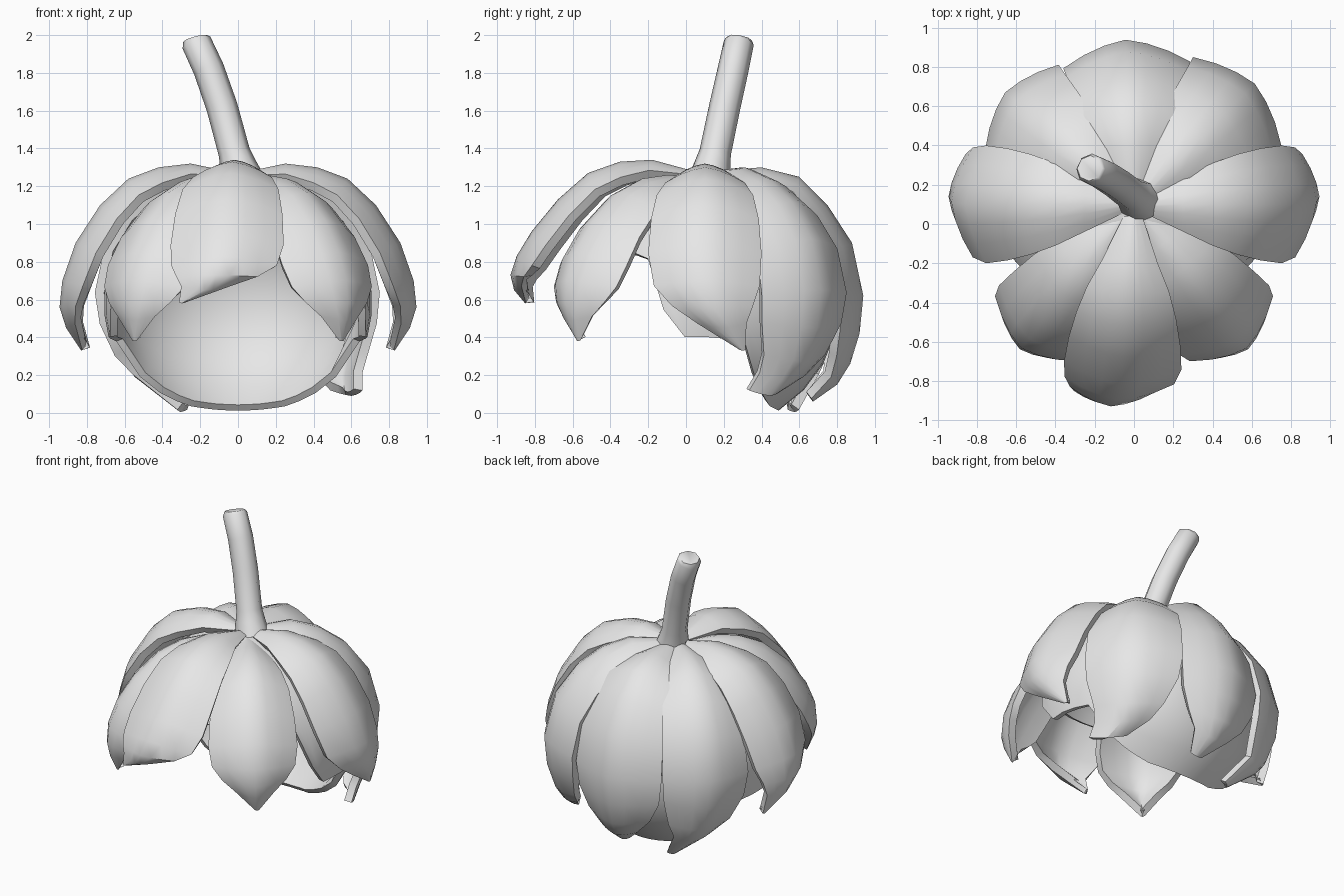
import bpy, math
from mathutils import Vector

if "Cube" in bpy.data.objects:
    bpy.data.objects.remove(bpy.data.objects["Cube"])

grey = bpy.data.materials.new("light_grey")
grey.diffuse_color = (0.8, 0.8, 0.8, 1)
grey.use_nodes = True
grey.node_tree.nodes["Principled BSDF"].inputs["Base Color"].default_value = grey.diffuse_color
HUB = Vector((0, 0.1, 0))


def make(name, verts, faces, thickness=0.0, angle=35):
    me = bpy.data.meshes.new(name)
    me.from_pydata(verts, [], faces)
    me.materials.append(grey)
    ob = bpy.data.objects.new(name, me)
    bpy.context.collection.objects.link(ob)
    bpy.ops.object.select_all(action='DESELECT')
    bpy.context.view_layer.objects.active = ob
    ob.select_set(True)
    if thickness:
        mod = ob.modifiers.new("thickness", 'SOLIDIFY')
        mod.thickness = thickness
        mod.offset = -1
        bpy.ops.object.modifier_apply(modifier=mod.name)
    bpy.ops.object.shade_smooth_by_angle(angle=math.radians(angle))
    return ob


def grid_faces(rows, cols, closed=False):
    n = cols if closed else cols - 1
    return [(r * cols + c, (r + 1) * cols + c,
             (r + 1) * cols + (c + 1) % cols, r * cols + (c + 1) % cols)
            for r in range(rows - 1) for c in range(n)]


# Ridge profiles of the petals: (distance from hub, height)
SIDE = [(.06, 1.28), (.25, 1.32), (.42, 1.30), (.58, 1.24), (.73, 1.10),
        (.86, .90), (.93, .70), (.945, .56), (.91, .45), (.83, .33)]
FRONT = [(.06, 1.28), (.28, 1.34), (.45, 1.33), (.62, 1.27), (.78, 1.13),
         (.92, .96), (1.0, .83), (1.035, .73), (1.02, .65), (.97, .58)]
FRONT_DIAGONAL = [(.06, 1.25), (.25, 1.26), (.42, 1.24), (.58, 1.17), (.75, 1.02),
                  (.87, .85), (.93, .70), (.94, .58), (.92, .49), (.87, .38)]
BACK = [(.06, 1.28), (.30, 1.30), (.50, 1.25), (.65, 1.10), (.78, .90),
        (.84, .62), (.82, .42), (.77, .26), (.70, .15), (.57, .06)]
BACK_DIAGONAL = [(.06, 1.28), (.30, 1.30), (.48, 1.24), (.65, 1.12), (.80, .92),
                 (.87, .65), (.85, .45), (.79, .27), (.73, .17)]
WIDTH = [.05, .14, .21, .255, .285, .30, .28, .215, .13, .015]
DRIFT = [0, 0, 0, 0, 0, 0, .05, .2, .45, 1]   # sideways sweep towards the tip


def petal(name, azimuth, profile, tip_shift, scale=1.0, tip_width=.015, bend=.40):
    a = math.radians(azimuth)
    out = Vector((math.cos(a), math.sin(a), 0))
    side = Vector((-math.sin(a), math.cos(a), 0))
    verts = []
    last = len(profile) - 1
    for i, (r, z) in enumerate(profile):
        p, q = profile[max(i - 1, 0)], profile[min(i + 1, last)]
        t = Vector((q[0] - p[0], q[1] - p[1])).normalized()
        inward = out * t.y + Vector((0, 0, -t.x))
        w = tip_width if i == last else max(WIDTH[i] * scale, tip_width * (i > 6) * 1.5)
        for k in range(-3, 4):
            u = k / 3
            drop = bend * w * (.35 * abs(u) + .65 * u * u)
            verts.append(HUB + out * r + Vector((0, 0, z))
                         + side * (u * w + DRIFT[i] * tip_shift) + inward * drop)
    make(name, verts, grid_faces(len(profile), 7), 0.05)


petal("petal_right", 0, SIDE, .2)
petal("petal_left", 180, SIDE, -.2)
petal("petal_front", -94, FRONT, -.23)
petal("petal_front_right", -52, FRONT_DIAGONAL, .02, .96, .015, .48)
petal("petal_front_left", -128, FRONT_DIAGONAL, -.02, .96, .015, .48)
petal("petal_back", 93, BACK, -.06, 1.08, .05)
petal("petal_back_right", 45, BACK_DIAGONAL + [(.67, .09)], -.18, 1.06, .12)
petal("petal_back_left", 139, BACK_DIAGONAL + [(.54, .005)], -.16, .95, .04)

# Inner shell: a dome with an open face, small side tabs and a low back rim
RIM = [(-.8, .88), (-.25, .85), (-.17, .80), (-.12, .55), (-.04, .40), (.06, .41),
       (.33, .38), (.37, .16), (.44, .04), (.52, .0), (.95, -.3)]


def rim_height(y):
    for (y0, z0), (y1, z1) in zip(RIM, RIM[1:]):
        if y <= y1:
            return z0 + (z1 - z0) * (y - y0) / (y1 - y0)
    return RIM[-1][1]


def dome(a, p):
    return Vector((.71 * math.sin(p) * math.cos(a),
                   .1 + .71 * math.sin(p) * math.sin(a), .58 + .68 * math.cos(p)))


SEG, RINGS = 40, 11
ends = []
for c in range(SEG):
    a, p = 2 * math.pi * c / SEG, 0.3
    while p < 2.58 and dome(a, p).z > rim_height(dome(a, p).y):
        p += 0.005
    ends.append(p)
verts = [dome(2 * math.pi * c / SEG, .08 + (ends[c] - .08) * r / (RINGS - 1))
         for r in range(RINGS) for c in range(SEG)]
faces = grid_faces(RINGS, SEG, True) + [tuple(range(SEG))]
make("inner_shell", verts, faces, 0.04, 40)

# Stem: eight-sided bent tube with a flared foot and a chamfered top
path = [((.03, .12, 1.22), .115), ((.0, .14, 1.31), .097), ((-.02, .155, 1.38), .084),
        ((-.085, .205, 1.62), .083), ((-.155, .25, 1.82), .082),
        ((-.22, .28, 1.96), .08), ((-.226, .284, 1.982), .066)]
N = len(path)
verts = []
for i, (p, rad) in enumerate(path):
    d = (Vector(path[min(i + 1, N - 1)][0]) - Vector(path[max(i - 1, 0)][0])).normalized()
    e1 = Vector((0, 1, 0)).cross(d).normalized()
    e2 = d.cross(e1)
    for c in range(8):
        a = 2 * math.pi * c / 8
        verts.append(Vector(p) + (e1 * math.cos(a) + e2 * math.sin(a)) * rad)
faces = [f[::-1] for f in grid_faces(N, 8, True)]
faces += [tuple(range(7, -1, -1)), tuple(range(8 * N - 8, 8 * N))]
make("stem", verts, faces, angle=50)
